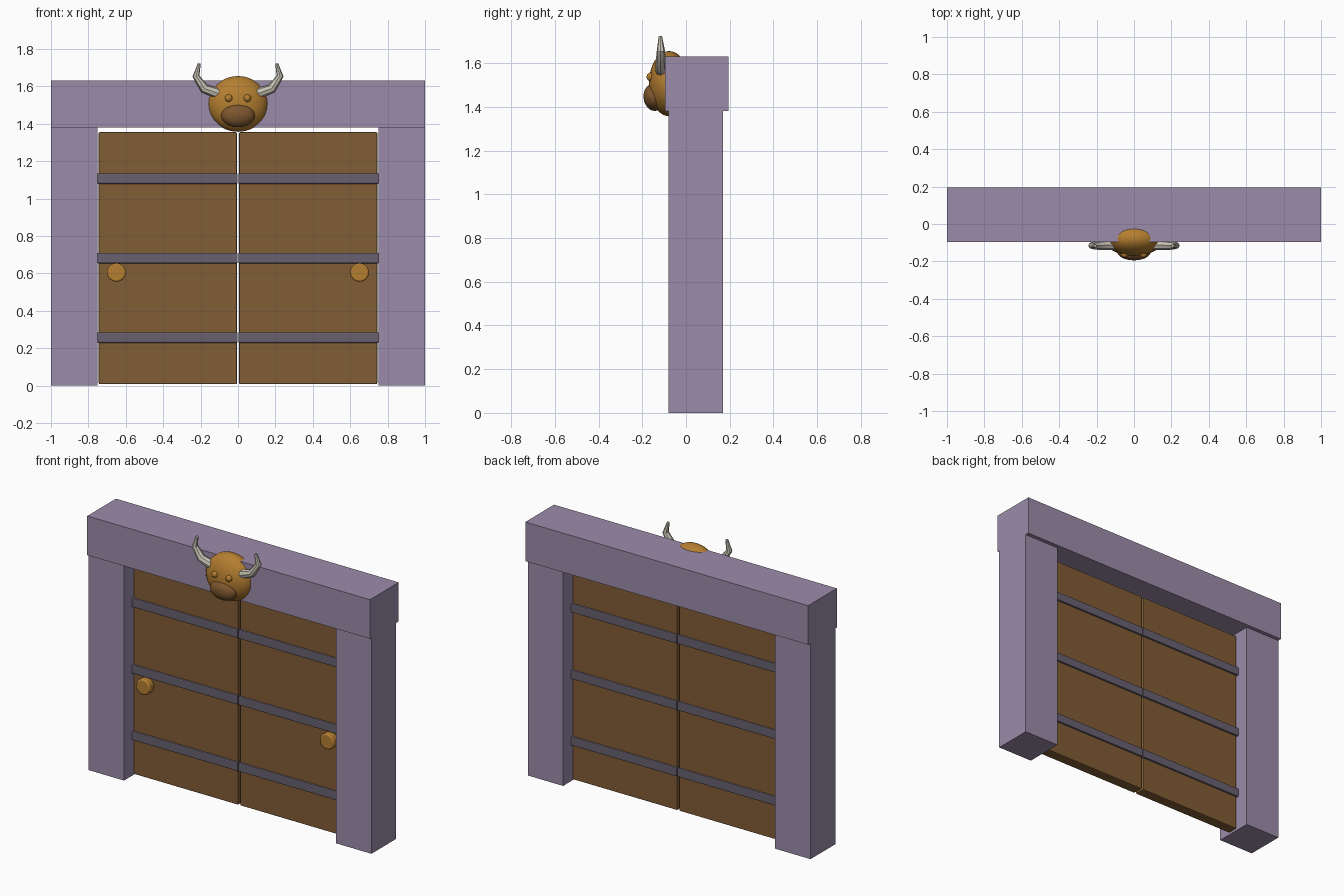
import bpy
import math

cube = bpy.data.objects.get("Cube")
if cube:
    bpy.data.objects.remove(cube, do_unlink=True)


def material(name, r, g, b):
    m = bpy.data.materials.new(name)
    m.use_nodes = True
    m.diffuse_color = (r, g, b, 1)
    m.node_tree.nodes["Principled BSDF"].inputs["Base Color"].default_value = (r, g, b, 1)
    return m


STONE = material("purple stone", 0.33, 0.26, 0.40)
WOOD = material("door wood", 0.22, 0.11, 0.036)
IRON = material("dark iron", 0.14, 0.12, 0.165)
GOLD = material("golden brown", 0.46, 0.21, 0.03)
MUZZLE = material("muzzle brown", 0.21, 0.095, 0.028)
HORN = material("horn ivory", 0.58, 0.55, 0.46)


def finish(name, mat, bevel=0, smooth=False):
    ob = bpy.context.object
    ob.name = name
    ob.data.materials.append(mat)
    if smooth:
        bpy.ops.object.shade_smooth_by_angle(angle=math.radians(40))
    if bevel:
        mod = ob.modifiers.new("Bevel", "BEVEL")
        mod.width = bevel
        mod.segments = 2
    return ob


def box(name, mat, x, y, z, bevel=0):
    """Box from (low, high) ranges along each axis."""
    ranges = (x, y, z)
    bpy.ops.mesh.primitive_cube_add(size=1, location=[(a + b) / 2 for a, b in ranges])
    bpy.context.object.scale = [abs(b - a) for a, b in ranges]
    bpy.ops.object.transform_apply(location=False, rotation=False, scale=True)
    return finish(name, mat, bevel)


def ellipsoid(name, mat, centre, radii, tilt=0):
    bpy.ops.mesh.primitive_uv_sphere_add(segments=32, ring_count=20, radius=1,
                                         location=centre, rotation=(tilt, 0, 0))
    bpy.context.object.scale = radii
    return finish(name, mat, smooth=True)


def horn(name, side):
    # Tapering bent tube: x, y, z and thickness at each joint
    path = [(0.10, -0.11, 1.56, 0.029), (0.18, -0.115, 1.588, 0.025),
            (0.225, -0.115, 1.655, 0.019), (0.207, -0.117, 1.722, 0.008)]
    curve = bpy.data.curves.new(name, "CURVE")
    curve.dimensions = "3D"
    curve.bevel_depth = 1
    curve.bevel_resolution = 2
    curve.use_fill_caps = True
    spline = curve.splines.new("POLY")
    spline.points.add(len(path) - 1)
    for point, (x, y, z, r) in zip(spline.points, path):
        point.co = (side * x, y, z, 1)
        point.radius = r
    ob = bpy.data.objects.new(name, curve)
    bpy.context.collection.objects.link(ob)
    bpy.ops.object.select_all(action="DESELECT")
    ob.select_set(True)
    bpy.context.view_layer.objects.active = ob
    bpy.ops.object.convert(target="MESH")
    finish(name, HORN, smooth=True)


# Stone frame
box("lintel", STONE, (-1, 1), (-0.095, 0.195), (1.38, 1.63))

for side, label in ((1, "left"), (-1, "right")):
    box(label + "_post", STONE, (side * 0.75, side), (-0.08, 0.17), (0, 1.38))

    # Door leaf with iron bands wrapped around it
    box(label + "_door", WOOD, (side * 0.006, side * 0.745), (0.01, 0.08),
        (0.008, 1.355), 0.006)
    for i, z in enumerate((0.257, 0.682, 1.107)):
        box(f"{label}_band_{i + 1}", IRON, (side * 0.002, side * 0.753),
            (-0.002, 0.092), (z - 0.028, z + 0.028), 0.006)

    # Round door knob
    bpy.ops.mesh.primitive_cylinder_add(vertices=32, radius=0.05, depth=0.05,
                                        location=(side * 0.65, -0.01, 0.605),
                                        rotation=(math.pi / 2, 0, 0))
    finish(label + "_knob", GOLD, 0.008, smooth=True)

    # Eye and horn of the bull head
    ellipsoid(label + "_eye", GOLD, (side * 0.05, -0.162, 1.537), (0.02, 0.018, 0.02))
    horn(label + "_horn", side)

# Bull head ornament
ellipsoid("bull_head", GOLD, (0, -0.077, 1.506), (0.16, 0.093, 0.149))
ellipsoid("bull_muzzle", MUZZLE, (0, -0.147, 1.443), (0.09, 0.047, 0.062), 0.15)
